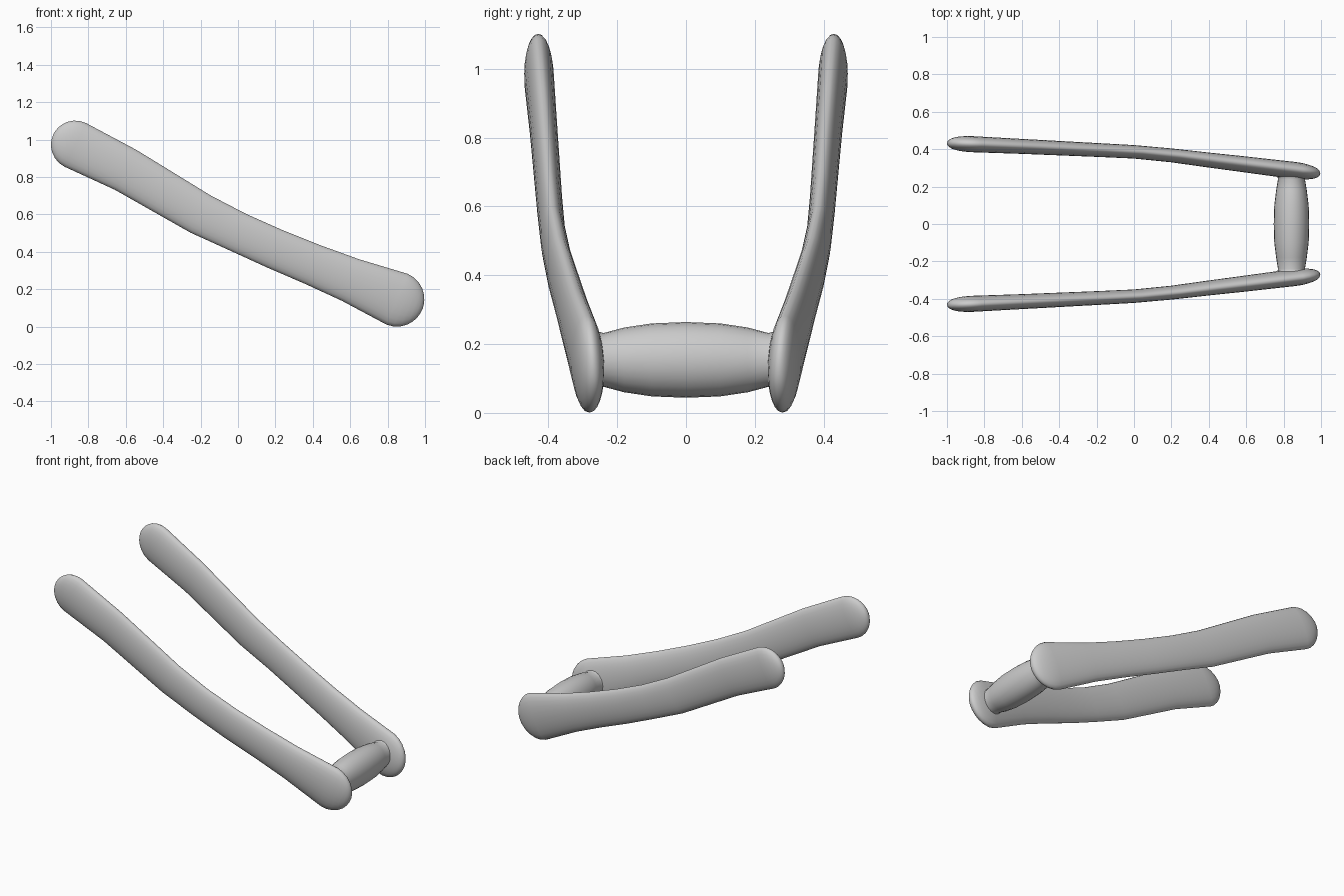
import bpy, bmesh, math
from mathutils import Vector

if "Cube" in bpy.data.objects:
    bpy.data.objects.remove(bpy.data.objects["Cube"])


def loft(name, rings):
    # rings: (centre, axis_u, axis_v) -> ellipse sections skinned together
    n = 24
    bm = bmesh.new()
    loops = []
    for c, u, v in rings:
        loops.append([bm.verts.new(c + u * math.cos(2 * math.pi * i / n)
                                   + v * math.sin(2 * math.pi * i / n)) for i in range(n)])
    for a, b in zip(loops, loops[1:]):
        for i in range(n):
            j = (i + 1) % n
            bm.faces.new((a[i], a[j], b[j], b[i]))
    bm.faces.new(loops[0])
    bm.faces.new(loops[-1])
    bmesh.ops.recalc_face_normals(bm, faces=bm.faces)
    me = bpy.data.meshes.new(name)
    bm.to_mesh(me)
    bm.free()
    for p in me.polygons:
        p.use_smooth = True
    ob = bpy.data.objects.new(name, me)
    bpy.context.collection.objects.link(ob)
    return ob


# Arm stations: x, y, z, half width, half thickness
stations = [
    (-0.87, 0.427, 0.972, 0.130, 0.043),
    (-0.60, 0.415, 0.838, 0.121, 0.040),
    (-0.20, 0.396, 0.602, 0.113, 0.037),
    (0.00, 0.386, 0.505, 0.107, 0.036),
    (0.20, 0.367, 0.415, 0.108, 0.037),
    (0.40, 0.342, 0.332, 0.111, 0.040),
    (0.60, 0.318, 0.250, 0.120, 0.043),
    (0.85, 0.287, 0.147, 0.147, 0.046),
]
pts = [Vector(s[:3]) for s in stations]
Y = Vector((0, 1, 0))


def frame(i):
    t = pts[min(i + 1, len(pts) - 1)] - pts[max(i - 1, 0)]
    t.normalize()
    return t, t.cross(Y).normalized()


def cap(i, sign):
    # rounded end swept outward from a station
    t, w = frame(i)
    r, th = stations[i][3:]
    out = []
    for deg in (15, 30, 45, 58, 70, 80, 87):
        a = math.radians(deg)
        k = math.cos(a)
        out.append((pts[i] + t * sign * r * math.sin(a), w * r * k, Y * th * k ** 0.8))
    return out


body = []
for i, s in enumerate(stations):
    t, w = frame(i)
    body.append((pts[i], w * s[3], Y * s[4]))
last = len(stations) - 1
arm = loft("side_arms", cap(0, -1)[::-1] + body + cap(last, 1))
m = arm.modifiers.new("Mirror", 'MIRROR')
m.use_axis = (False, True, False)

# Barrel-shaped crossbar joining the low ends: y, x radius, z radius
half = [(0.0, 0.095, 0.110), (0.10, 0.092, 0.106), (0.18, 0.082, 0.094),
        (0.24, 0.072, 0.078), (0.256, 0.076, 0.083), (0.275, 0.09, 0.10)]
profile = [(-y, a, b) for y, a, b in half[:0:-1]] + half
loft("crossbar", [(Vector((0.842, y, 0.154)), Vector((a, 0, 0)), Vector((0, 0, b)))
                  for y, a, b in profile])
